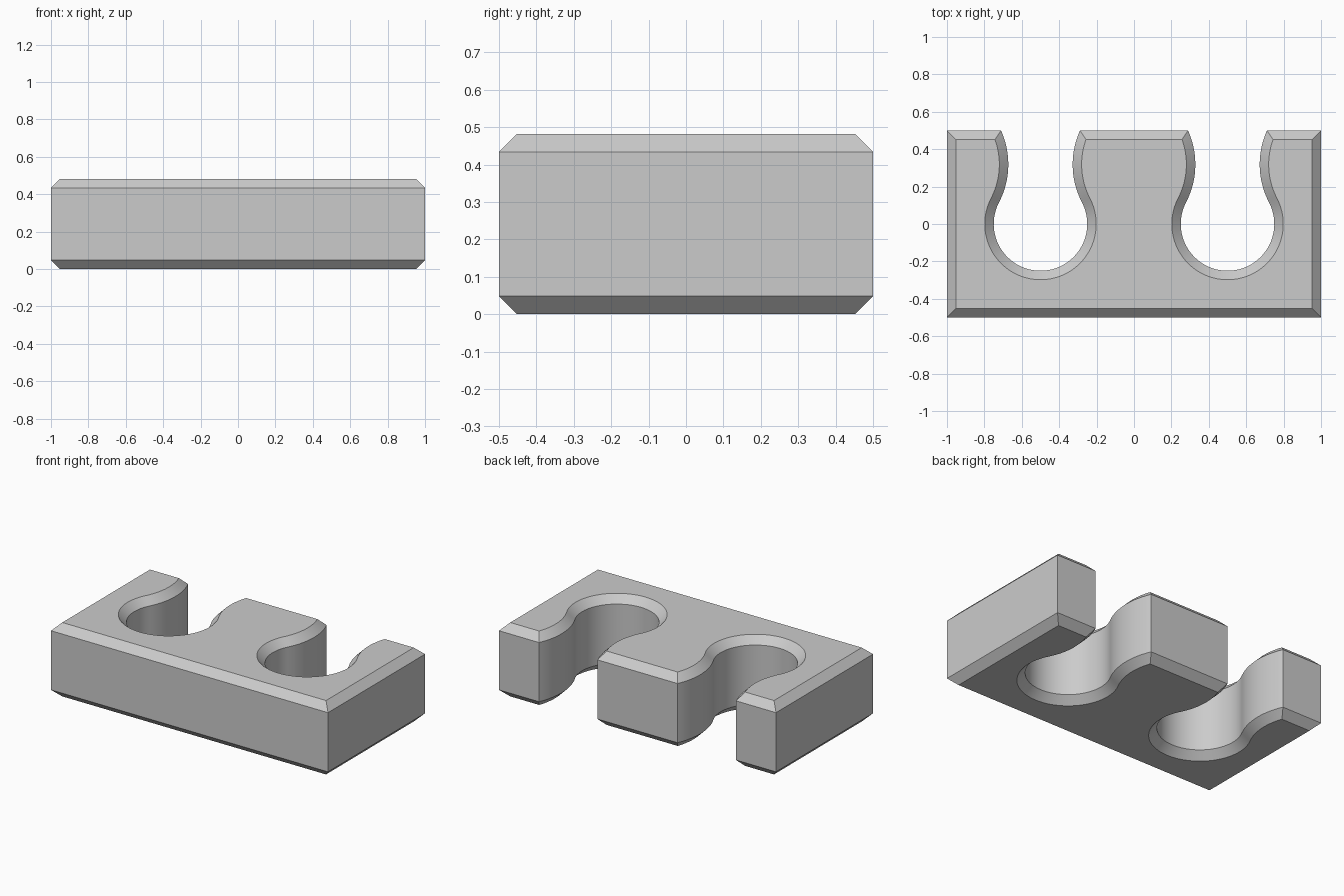
import bpy
import bmesh
from math import sin, cos, asin, atan2, pi, hypot
from mathutils import Vector

if "Cube" in bpy.data.objects:
    bpy.data.objects.remove(bpy.data.objects["Cube"])

HEIGHT, CHAMFER = 0.482, 0.048
HALF_X, HALF_Y = 1.0, 0.5
BORE, NECK = 0.25, 0.44            # radii of the round seat and the neck curve
NECK_X = 0.612
NECK_Y = ((BORE + NECK) ** 2 - NECK_X ** 2) ** 0.5


def arc(cx, cy, r, start, end, steps):
    angles = [start + (end - start) * i / steps for i in range(steps + 1)]
    return [(cx + r * cos(a), cy + r * sin(a)) for a in angles]


def slot(cx, inset):
    """Keyhole slot, from its +x mouth corner round to its -x mouth corner."""
    bore, neck = BORE + inset, NECK - inset
    join = atan2(NECK_Y, NECK_X)
    mouth = asin((HALF_Y - inset - NECK_Y) / neck)
    right = arc(NECK_X, NECK_Y, neck, pi - mouth, pi + join, 20)
    seat = arc(0, 0, bore, join, -pi / 2, 24)
    half = right + seat[1:]
    left = [(-x, y) for x, y in reversed(half[:-1])]
    return [(cx + x, y) for x, y in half + left]


def outline(inset):
    x, y = HALF_X - inset, HALF_Y - inset
    return [(-x, y), (-x, -y), (x, -y), (x, y)] + slot(0.5, inset) + slot(-0.5, inset)


# Block: chamfered outline lofted through four levels
bm = bmesh.new()
levels = [(0, CHAMFER), (CHAMFER, 0), (HEIGHT - CHAMFER, 0), (HEIGHT, CHAMFER)]
rings = [[bm.verts.new((x, y, z)) for x, y in outline(inset)] for z, inset in levels]
for low, high in zip(rings, rings[1:]):
    for i in range(len(low)):
        j = (i + 1) % len(low)
        bm.faces.new((low[i], low[j], high[j], high[i]))
bm.faces.new(rings[0][::-1])
bm.faces.new(rings[-1])
bmesh.ops.recalc_face_normals(bm, faces=bm.faces)
mesh = bpy.data.meshes.new("slotted_block")
bm.to_mesh(mesh)
bm.free()
block = bpy.data.objects.new("slotted_block", mesh)
bpy.context.collection.objects.link(block)

# Plain grey finish
grey = bpy.data.materials.new("light_grey")
grey.use_nodes = True
colour = (0.6, 0.6, 0.6, 1)
grey.diffuse_color = colour
grey.node_tree.nodes["Principled BSDF"].inputs["Base Color"].default_value = colour
mesh.materials.append(grey)

# Smooth slot walls, crisp chamfers
bpy.ops.object.select_all(action="DESELECT")
block.select_set(True)
bpy.context.view_layer.objects.active = block
bpy.ops.object.shade_smooth_by_angle(angle=pi / 6)
